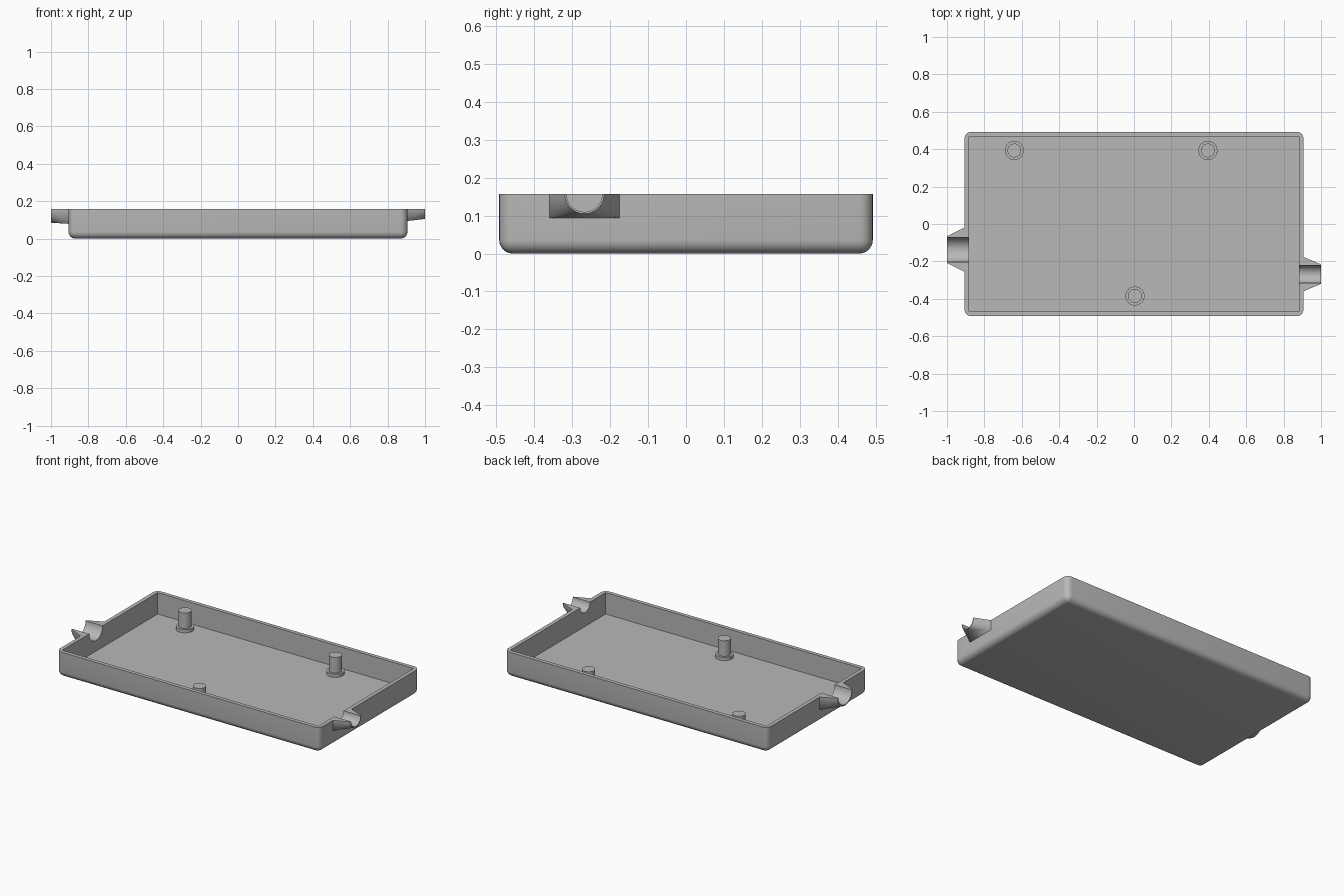
import bpy, bmesh, math
from mathutils import Matrix

if "Cube" in bpy.data.objects:
    bpy.data.objects.remove(bpy.data.objects["Cube"], do_unlink=True)

HX, HY, TOP = 0.906, 0.493, 0.157      # outer half sizes and rim height
WALL, ROUND = 0.024, 0.036

grey = bpy.data.materials.new("plain grey")
grey.use_nodes = True
grey.diffuse_color = (0.48, 0.48, 0.48, 1)
grey.node_tree.nodes["Principled BSDF"].inputs["Base Color"].default_value = grey.diffuse_color


def make(name, bm):
    bmesh.ops.recalc_face_normals(bm, faces=bm.faces)
    mesh = bpy.data.meshes.new(name)
    bm.to_mesh(mesh)
    bm.free()
    mesh.materials.append(grey)
    obj = bpy.data.objects.new(name, mesh)
    bpy.context.collection.objects.link(obj)
    return obj


def box(bm, x, y, z0, z1):
    size = Matrix.Diagonal((2 * x, 2 * y, z1 - z0, 1))
    bmesh.ops.create_cube(bm, size=1, matrix=Matrix.Translation((0, 0, (z0 + z1) / 2)) @ size)


def cylinder(bm, matrix, radius, depth, segments=48):
    bmesh.ops.create_cone(bm, cap_ends=True, segments=segments, radius1=radius,
                          radius2=radius, depth=depth, matrix=matrix)


def activate(obj):
    bpy.ops.object.select_all(action='DESELECT')
    obj.select_set(True)
    bpy.context.view_layer.objects.active = obj


def combine(target, tool, operation):
    tool.hide_render = True
    activate(target)
    mod = target.modifiers.new(operation, 'BOOLEAN')
    mod.operation, mod.solver, mod.object = operation, 'EXACT', tool
    bpy.ops.object.modifier_apply(modifier=mod.name)
    bpy.data.objects.remove(tool, do_unlink=True)


def smooth(obj):
    activate(obj)
    bpy.ops.object.shade_smooth_by_angle(angle=math.radians(30))


# Tray block, overly tall so the rim can be sliced flat later
bm = bmesh.new()
box(bm, HX, HY, 0, 0.3)
edges = [e for e in bm.edges if min(v.co.z for v in e.verts) < 0.01]
bmesh.ops.bevel(bm, geom=edges, offset=ROUND, segments=6, profile=0.5, affect='EDGES')
tray = make("tray", bm)

# Flared cable spouts: side, centre y, wall half width, wall drop, tip radius, bore
spouts = [(-1, -0.137, 0.118, 0.078, 0.072, 0.066),
          (1, -0.268, 0.092, 0.063, 0.052, 0.047)]
for side, y, half, drop, tip, bore in spouts:
    bm = bmesh.new()
    for x in (HX - 0.012, HX):
        for sy in (-half, half):
            for sz in (-drop, drop):
                bm.verts.new((side * x, y + sy, TOP + sz))
    for i in range(48):
        a = math.tau * i / 48
        bm.verts.new((side, y + tip * math.cos(a), TOP + tip * math.sin(a)))
    bmesh.ops.convex_hull(bm, input=bm.verts)
    combine(tray, make("spout", bm), 'UNION')

# Hollow interior, bores through the walls, flat rim
bm = bmesh.new()
box(bm, HX - WALL, HY - WALL, WALL, 0.4)
combine(tray, make("cavity", bm), 'DIFFERENCE')
for side, y, half, drop, tip, bore in spouts:
    bm = bmesh.new()
    place = Matrix.Translation((side * 0.95, y, TOP)) @ Matrix.Rotation(math.pi / 2, 4, 'Y')
    cylinder(bm, place, bore, 0.2)
    combine(tray, make("bore", bm), 'DIFFERENCE')
bm = bmesh.new()
box(bm, 1.2, 0.8, TOP, 0.5)
combine(tray, make("rim_slice", bm), 'DIFFERENCE')
smooth(tray)

# Locating posts: wide collar with a narrower pin
posts = {"back_right": (-0.64, 0.393), "back_left": (0.395, 0.393), "front": (0.005, -0.385)}
for name, (x, y) in posts.items():
    for part, radius, top in (("collar", 0.051, 0.044), ("pin", 0.037, 0.141)):
        bm = bmesh.new()
        bottom = WALL - 0.005
        cylinder(bm, Matrix.Translation((x, y, (bottom + top) / 2)), radius, top - bottom, 40)
        smooth(make(f"{name}_post_{part}", bm))
